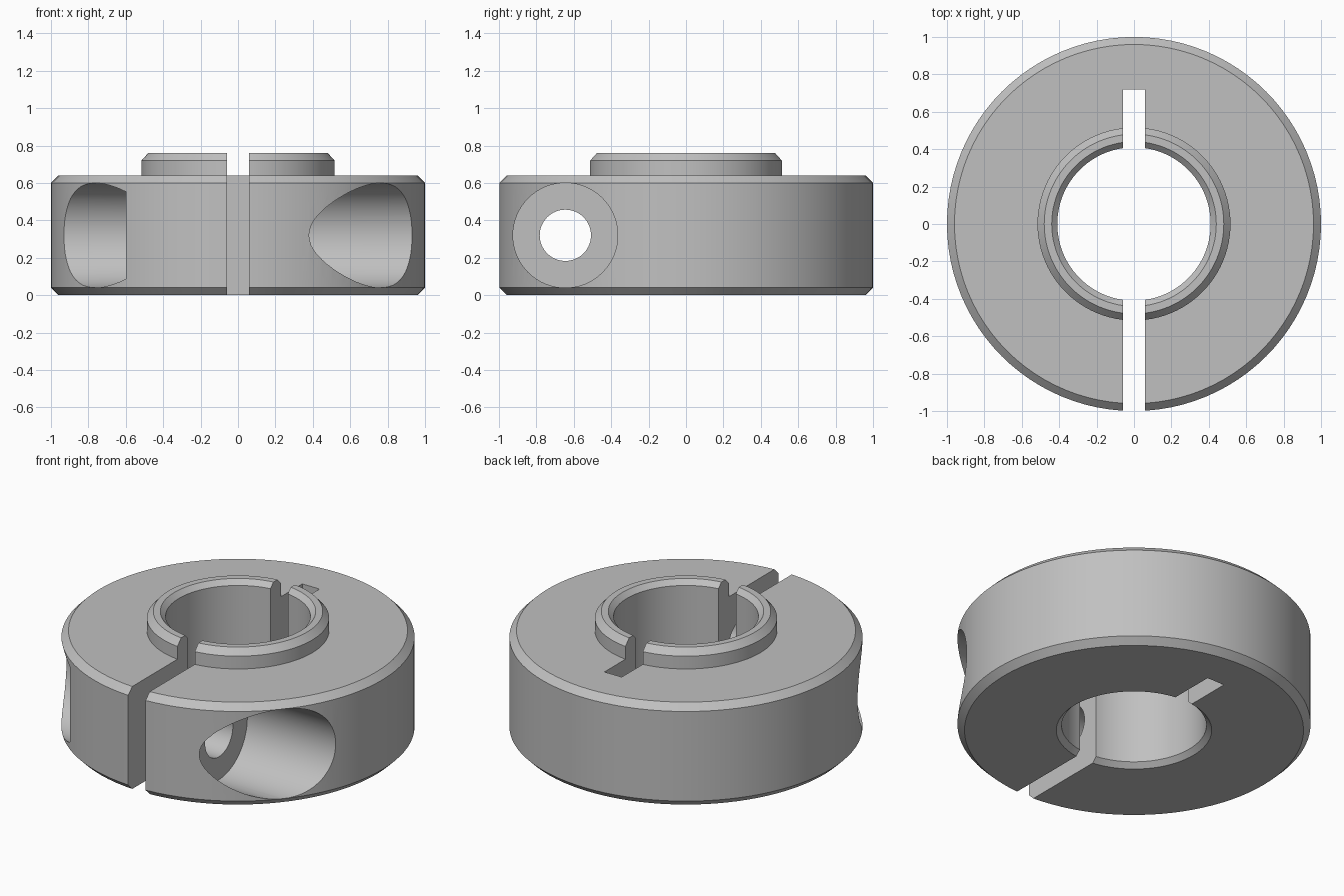
import bpy, bmesh, math
from mathutils import Matrix

cube = bpy.data.objects.get("Cube")
if cube:
    bpy.data.objects.remove(cube, do_unlink=True)

SEGMENTS = 96
steel = bpy.data.materials.new("grey_steel")
steel.use_nodes = True
GREY = (0.53, 0.53, 0.53, 1)
steel.diffuse_color = GREY
steel.node_tree.nodes["Principled BSDF"].inputs["Base Color"].default_value = GREY


def add_object(name, bm):
    bmesh.ops.recalc_face_normals(bm, faces=bm.faces)
    mesh = bpy.data.meshes.new(name)
    bm.to_mesh(mesh)
    bm.free()
    mesh.materials.append(steel)
    obj = bpy.data.objects.new(name, mesh)
    bpy.context.collection.objects.link(obj)
    return obj


def lathe(name, profile):
    """Revolve a closed (radius, height) profile around z."""
    bm = bmesh.new()
    rings = []
    for i in range(SEGMENTS):
        a = math.tau * i / SEGMENTS
        rings.append([bm.verts.new((r * math.cos(a), r * math.sin(a), z)) for r, z in profile])
    n = len(profile)
    for i, ring in enumerate(rings):
        following = rings[(i + 1) % SEGMENTS]
        for j in range(n):
            k = (j + 1) % n
            bm.faces.new((ring[j], following[j], following[k], ring[k]))
    return add_object(name, bm)


def box_cutter(name, x0, x1, y0, y1, z0, z1):
    bm = bmesh.new()
    place = (Matrix.Translation(((x0 + x1) / 2, (y0 + y1) / 2, (z0 + z1) / 2))
             @ Matrix.Diagonal((x1 - x0, y1 - y0, z1 - z0, 1)))
    bmesh.ops.create_cube(bm, size=1, matrix=place)
    return add_object(name, bm)


def bore_cutter(name, radius, x0, x1):
    """Cylinder along x on the clamp screw axis."""
    bm = bmesh.new()
    place = Matrix.Translation(((x0 + x1) / 2, -0.645, 0.32)) @ Matrix.Rotation(math.pi / 2, 4, "Y")
    bmesh.ops.create_cone(bm, cap_ends=True, segments=64, radius1=radius, radius2=radius,
                          depth=x1 - x0, matrix=place)
    return add_object(name, bm)


# Chamfered ring with a raised hub
collar = lathe("clamp_collar", [
    (0.44, 0), (0.96, 0), (1, 0.04), (1, 0.60), (0.96, 0.64), (0.516, 0.64),
    (0.516, 0.72), (0.48, 0.76), (0.44, 0.76), (0.41, 0.73), (0.41, 0.03)])

# Clamping slot, screw hole and the two counterbores
cutters = [
    box_cutter("slot_cutter", -0.06, 0.06, -1.2, 0.72, -0.2, 1),
    bore_cutter("screw_head_cutter", 0.28, 0.32, 1.2),
    bore_cutter("nut_seat_cutter", 0.28, -1.2, -0.6),
    bore_cutter("screw_hole_cutter", 0.137, -1.1, 1.1),
]
bpy.ops.object.select_all(action="DESELECT")
bpy.context.view_layer.objects.active = collar
collar.select_set(True)
for cutter in cutters:
    cutter.hide_render = True
    mod = collar.modifiers.new(cutter.name, "BOOLEAN")
    mod.operation = "DIFFERENCE"
    mod.solver = "EXACT"
    mod.object = cutter
    bpy.ops.object.modifier_apply(modifier=mod.name)
    bpy.data.objects.remove(cutter, do_unlink=True)

bpy.ops.object.shade_smooth_by_angle(angle=math.radians(30))
